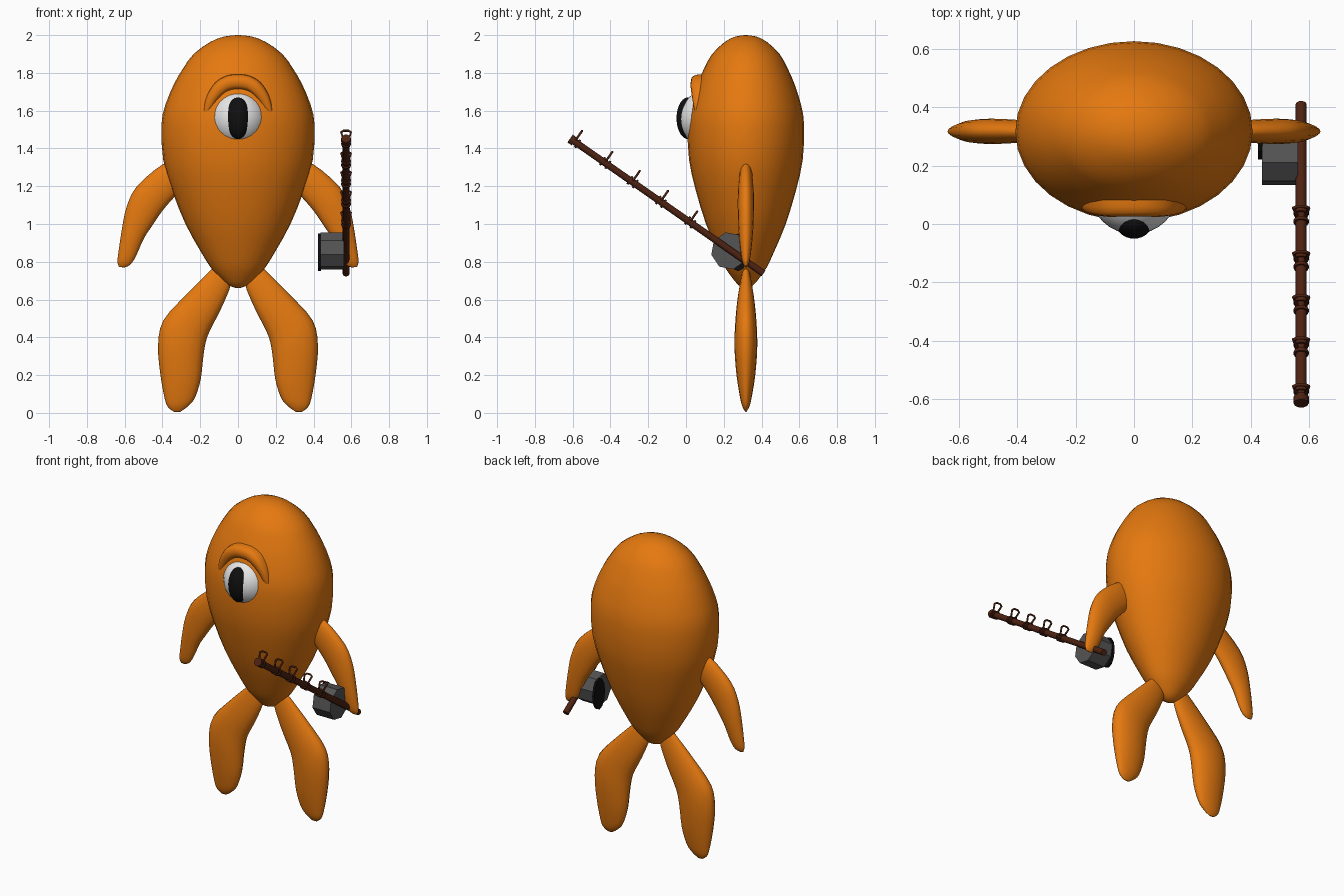
import bpy, bmesh, math
from mathutils import Vector, Matrix

if "Cube" in bpy.data.objects:
    bpy.data.objects.remove(bpy.data.objects["Cube"])

CY = 0.317  # depth of the body's centre plane


def material(name, rgb):
    m = bpy.data.materials.new(name)
    m.diffuse_color = (*rgb, 1)
    m.use_nodes = True
    m.node_tree.nodes["Principled BSDF"].inputs["Base Color"].default_value = m.diffuse_color
    return m


ORANGE = material("orange", (0.78, 0.19, 0.005))
WHITE = material("white", (0.8, 0.8, 0.8))
BLACK = material("black", (0.005, 0.005, 0.005))
BROWN = material("dark_brown", (0.075, 0.016, 0.006))
GREY = material("grey", (0.09, 0.09, 0.09))


def finish(bm, name, mat, angle=None):
    bmesh.ops.recalc_face_normals(bm, faces=bm.faces)
    me = bpy.data.meshes.new(name)
    bm.to_mesh(me)
    bm.free()
    me.materials.append(mat)
    ob = bpy.data.objects.new(name, me)
    bpy.context.collection.objects.link(ob)
    if angle:
        bpy.ops.object.select_all(action='DESELECT')
        ob.select_set(True)
        bpy.context.view_layer.objects.active = ob
        bpy.ops.object.shade_smooth_by_angle(angle=math.radians(angle))
    return ob


def resample(rows, n=3):
    """Catmull-Rom through rows of numbers."""
    rows = [Vector(r) for r in rows]
    out = []
    for i in range(len(rows) - 1):
        a, b, c, d = (rows[max(0, min(len(rows) - 1, i + k))] for k in (-1, 0, 1, 2))
        for s in range(n):
            t = s / n
            out.append(0.5 * (2 * b + (c - a) * t + (2 * a - 5 * b + 4 * c - d) * t * t
                              + (3 * b - a - 3 * c + d) * t ** 3))
    return out + [rows[-1]]


def loft(rings, name, mat, angle=60):
    bm = bmesh.new()
    vs = [[bm.verts.new(p) for p in r] for r in rings]
    n = len(vs[0])
    for a, b in zip(vs, vs[1:]):
        for i in range(n):
            bm.faces.new((a[i], a[(i + 1) % n], b[(i + 1) % n], b[i]))
    bm.faces.new(vs[0])
    bm.faces.new(vs[-1])
    return finish(bm, name, mat, angle)


def ring(c, u, v, n):
    return [c + u * math.cos(2 * math.pi * i / n) + v * math.sin(2 * math.pi * i / n)
            for i in range(n)]


def limb(rows, side, name):
    """Rows: outer x, z, inner x, z, half depth."""
    rings = []
    for r in resample(rows):
        o, q = Vector((side * r[0], CY, r[1])), Vector((side * r[2], CY, r[3]))
        rings.append(ring((o + q) / 2, (o - q) / 2, Vector((0, max(r[4], 0.002), 0)), 16))
    loft(rings, name, ORANGE)


def ellipsoid(name, c, s, mat):
    bm = bmesh.new()
    bmesh.ops.create_uvsphere(bm, u_segments=32, v_segments=20, radius=1,
                              matrix=Matrix.Translation(c) @ Matrix.Diagonal((*s, 1)))
    finish(bm, name, mat, 60)


# body: egg narrowing to the bottom, oval in plan
profile = [(0.004, 2.0), (0.07, 1.993), (0.145, 1.965), (0.235, 1.90), (0.29, 1.825),
           (0.337, 1.745), (0.385, 1.63), (0.406, 1.52), (0.396, 1.34), (0.35, 1.18),
           (0.278, 1.0), (0.198, 0.855), (0.145, 0.77), (0.10, 0.72), (0.05, 0.675), (0.004, 0.66)]
loft([ring(Vector((0, CY, z)), Vector((r, 0, 0)), Vector((0, r * 0.76, 0)), 32)
      for r, z in resample(profile, 2)], "body", ORANGE)

# arms and legs: flat fins
arm = [(0.32, 1.33, 0.28, 1.19, 0.03), (0.40, 1.315, 0.33, 1.15, 0.037),
       (0.535, 1.20, 0.40, 1.07, 0.043), (0.59, 1.09, 0.455, 0.99, 0.042),
       (0.615, 0.97, 0.50, 0.92, 0.037), (0.633, 0.85, 0.54, 0.83, 0.026),
       (0.638, 0.80, 0.57, 0.785, 0.016), (0.63, 0.772, 0.60, 0.77, 0.003)]
leg = [(0.13, 0.77, 0.04, 0.70, 0.02), (0.17, 0.73, 0.045, 0.655, 0.03),
       (0.28, 0.62, 0.095, 0.54, 0.047), (0.395, 0.49, 0.16, 0.41, 0.058),
       (0.423, 0.36, 0.182, 0.31, 0.06), (0.412, 0.21, 0.197, 0.18, 0.049),
       (0.388, 0.075, 0.228, 0.08, 0.03), (0.37, 0.03, 0.265, 0.035, 0.018),
       (0.34, 0.006, 0.305, 0.006, 0.003)]
for side, tag in ((1, "right"), (-1, "left")):
    limb(arm, side, tag + "_arm")
    limb(leg, side, tag + "_leg")

# eye, pupil
ellipsoid("eye", (0, 0.11, 1.557), (0.15, 0.145, 0.15), WHITE)
ellipsoid("pupil", (0, 0.01, 1.56), (0.065, 0.06, 0.11), BLACK)

# eyelid: arch over the eye, thick at the top and thin at the tips
half = [(0.180, 1.545, 0.160, 1.55, 0.075, 0.012), (0.184, 1.60, 0.142, 1.60, 0.08, 0.035),
        (0.165, 1.68, 0.11, 1.65, 0.088, 0.055), (0.12, 1.75, 0.07, 1.69, 0.09, 0.065),
        (0.06, 1.786, 0.04, 1.705, 0.095, 0.07)]
arch = half + [(0, 1.793, 0, 1.71, 0.095, 0.07)] + \
    [(-a, b, -c, d, e, f) for a, b, c, d, e, f in reversed(half)]
rings = []
for a, b, c, d, y, t in resample(arch):
    o, q = Vector((a, y, b)), Vector((c, y, d))
    mid, u = (o + q) / 2, (o - q) / 2
    # squarish cross-section
    r = []
    for i in range(16):
        w = 2 * math.pi * i / 16
        ca, sa = math.cos(w), math.sin(w)
        r.append(mid + u * math.copysign(abs(ca) ** 0.7, ca)
                 + Vector((0, t, 0)) * math.copysign(abs(sa) ** 0.7, sa))
    rings.append(r)
loft(rings, "eyelid", ORANGE)

# fishing rod
P0, P1 = Vector((0.572, 0.41, 0.738)), Vector((0.572, -0.607, 1.448))
U = (P1 - P0).normalized()
X = Vector((1, 0, 0))
N = X.cross(U) if X.cross(U).z > 0 else -X.cross(U)
L = (P1 - P0).length


def rod_piece(name, a, b, r):
    loft([ring(P0 + U * s, X * r, N * r, 10) for s in (a, b)], name, BROWN, 40)


rod_piece("rod", 0, L, 0.019)
rod_piece("rod_tip", L - 0.02, L + 0.008, 0.026)

# line guides: two collars and an open loop on the rod
cu = bpy.data.curves.new("line_guides", 'CURVE')
cu.dimensions = '3D'
cu.bevel_depth = 0.006
cu.bevel_resolution = 1
cu.use_fill_caps = True
for k, y in enumerate((0.02, -0.135, -0.285, -0.43, -0.59)):
    s = (0.41 - y) / -U.y
    for j, off in enumerate((-0.02, 0.014)):
        if s + off < L - 0.02:
            rod_piece(f"collar_{k}_{j}", s + off - 0.006, s + off + 0.006, 0.026)
    pts = [(-0.013, 0.01), (-0.026, 0.06), (-0.013, 0.07), (0.013, 0.07), (0.026, 0.06), (0.013, 0.01)]
    sp = cu.splines.new('POLY')
    sp.points.add(len(pts) - 1)
    for p, (x, h) in zip(sp.points, pts):
        p.co = (*(P0 + U * s + X * x + N * h), 1)
cu.materials.append(BROWN)
bpy.context.collection.objects.link(bpy.data.objects.new("line_guides", cu))


# reel: octagonal drum with a dark side plate
def drum(name, x0, x1, y, z, ry, rz, n, turn, mat):
    rings = [[Vector((x, y + ry * math.cos(turn + 2 * math.pi * i / n),
                      z + rz * math.sin(turn + 2 * math.pi * i / n))) for i in range(n)]
             for x in (x0, x1)]
    loft(rings, name, mat, 30)


drum("reel", 0.438, 0.562, 0.23, 0.858, 0.098, 0.1, 8, math.radians(12), GREY)
drum("reel_plate", 0.424, 0.439, 0.275, 0.85, 0.055, 0.1, 12, 0, BLACK)
